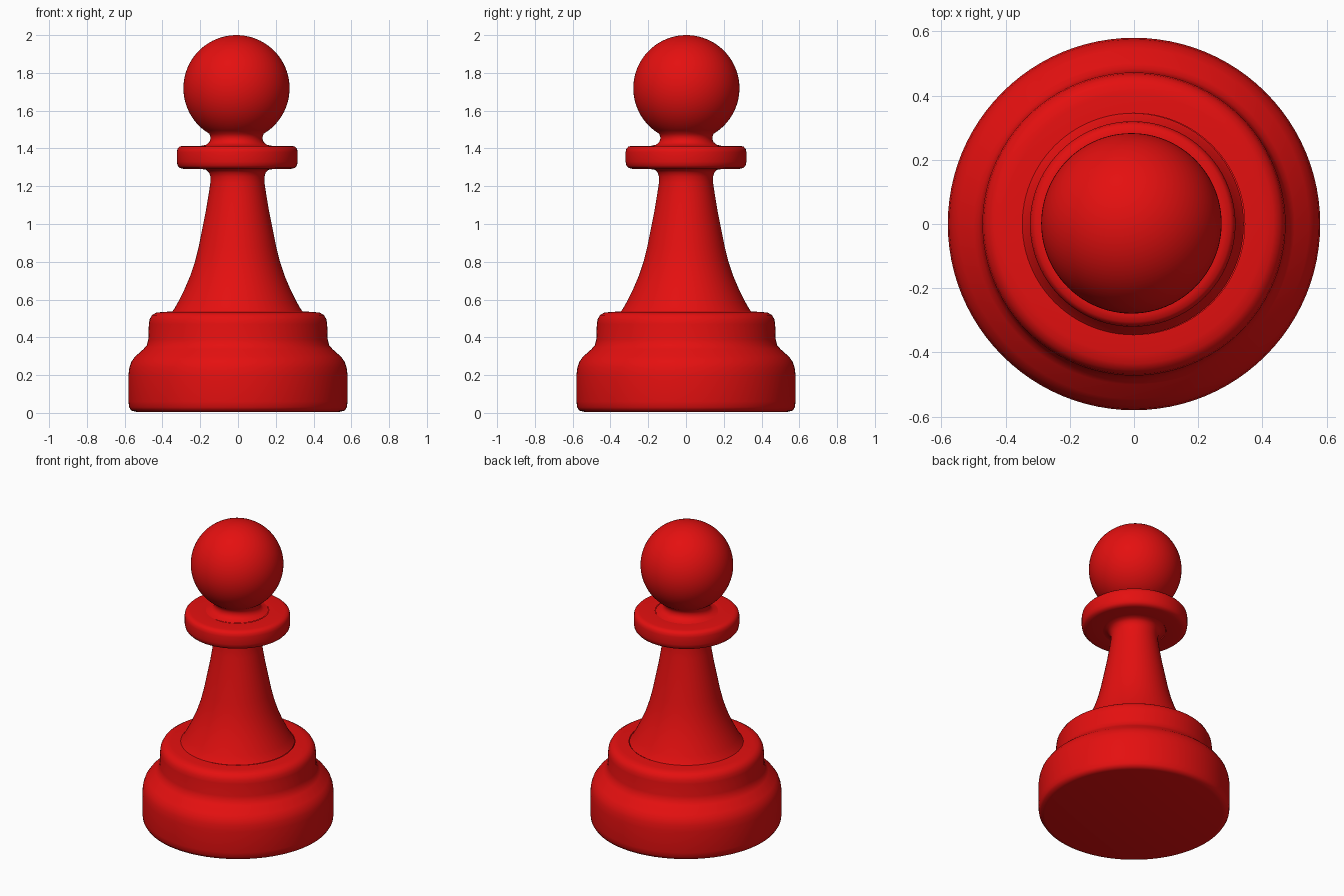
import bpy, bmesh, math

if "Cube" in bpy.data.objects:
    bpy.data.objects.remove(bpy.data.objects["Cube"])

SIDES = 96
red = bpy.data.materials.new("glossy red")
red.diffuse_color = (0.78, 0.005, 0.005, 1)
red.use_nodes = True
red.node_tree.nodes["Principled BSDF"].inputs["Base Color"].default_value = red.diffuse_color


def lathe(name, profile, cx=0.0, cy=0.0):
    """Spin a (radius, height) profile round a vertical axis."""
    bm = bmesh.new()
    rings = []
    for r, z in profile:
        if r < 1e-5:
            rings.append([bm.verts.new((cx, cy, z))])
        else:
            rings.append([bm.verts.new((cx + r * math.cos(2 * math.pi * i / SIDES),
                                        cy + r * math.sin(2 * math.pi * i / SIDES), z))
                          for i in range(SIDES)])
    for a, b in zip(rings, rings[1:]):
        for i in range(SIDES):
            j = (i + 1) % SIDES
            if len(a) == 1:
                bm.faces.new((a[0], b[j], b[i]))
            elif len(b) == 1:
                bm.faces.new((a[i], a[j], b[0]))
            else:
                bm.faces.new((a[i], a[j], b[j], b[i]))
    mesh = bpy.data.meshes.new(name)
    bm.to_mesh(mesh)
    bm.free()
    ob = bpy.data.objects.new(name, mesh)
    bpy.context.collection.objects.link(ob)
    mesh.materials.append(red)
    bpy.ops.object.select_all(action='DESELECT')
    ob.select_set(True)
    bpy.context.view_layer.objects.active = ob
    bpy.ops.object.shade_smooth_by_angle(angle=math.radians(50))


# Stepped base: wide drum, sloped shoulder, upper drum
lathe("base", [(0, 0.006), (0.54, 0.006), (0.565, 0.012), (0.576, 0.03), (0.58, 0.06),
               (0.58, 0.20), (0.575, 0.24), (0.565, 0.27), (0.545, 0.298), (0.50, 0.338),
               (0.483, 0.358), (0.475, 0.39), (0.472, 0.47), (0.468, 0.495), (0.456, 0.517),
               (0.435, 0.53), (0.405, 0.534), (0.345, 0.537)])

# Flared stem
lathe("stem", [(0.345, 0.537), (0.335, 0.55), (0.315, 0.585), (0.28, 0.655), (0.25, 0.725),
               (0.225, 0.80), (0.205, 0.88), (0.185, 0.98), (0.167, 1.07), (0.152, 1.16),
               (0.143, 1.22), (0.143, 1.25), (0.15, 1.272), (0.165, 1.287), (0.19, 1.291)], -0.003)

# Collar disc
lathe("collar", [(0.19, 1.291), (0.285, 1.292), (0.305, 1.297), (0.316, 1.31), (0.32, 1.33),
                 (0.32, 1.38), (0.316, 1.398), (0.305, 1.41), (0.285, 1.414),
                 (0.19, 1.413)], -0.004)

# Short neck flowing into the ball head
R, CZ = 0.281, 1.719
neck = [(0.19, 1.413), (0.16, 1.42), (0.143, 1.434), (0.137, 1.455), (0.143, 1.477)]
start = math.radians(-53)
ball = [(R * math.cos(t), CZ + R * math.sin(t))
        for t in (start + (math.pi / 2 - start) * i / 32 for i in range(33))]
lathe("head", neck + ball, -0.008, 0.002)
